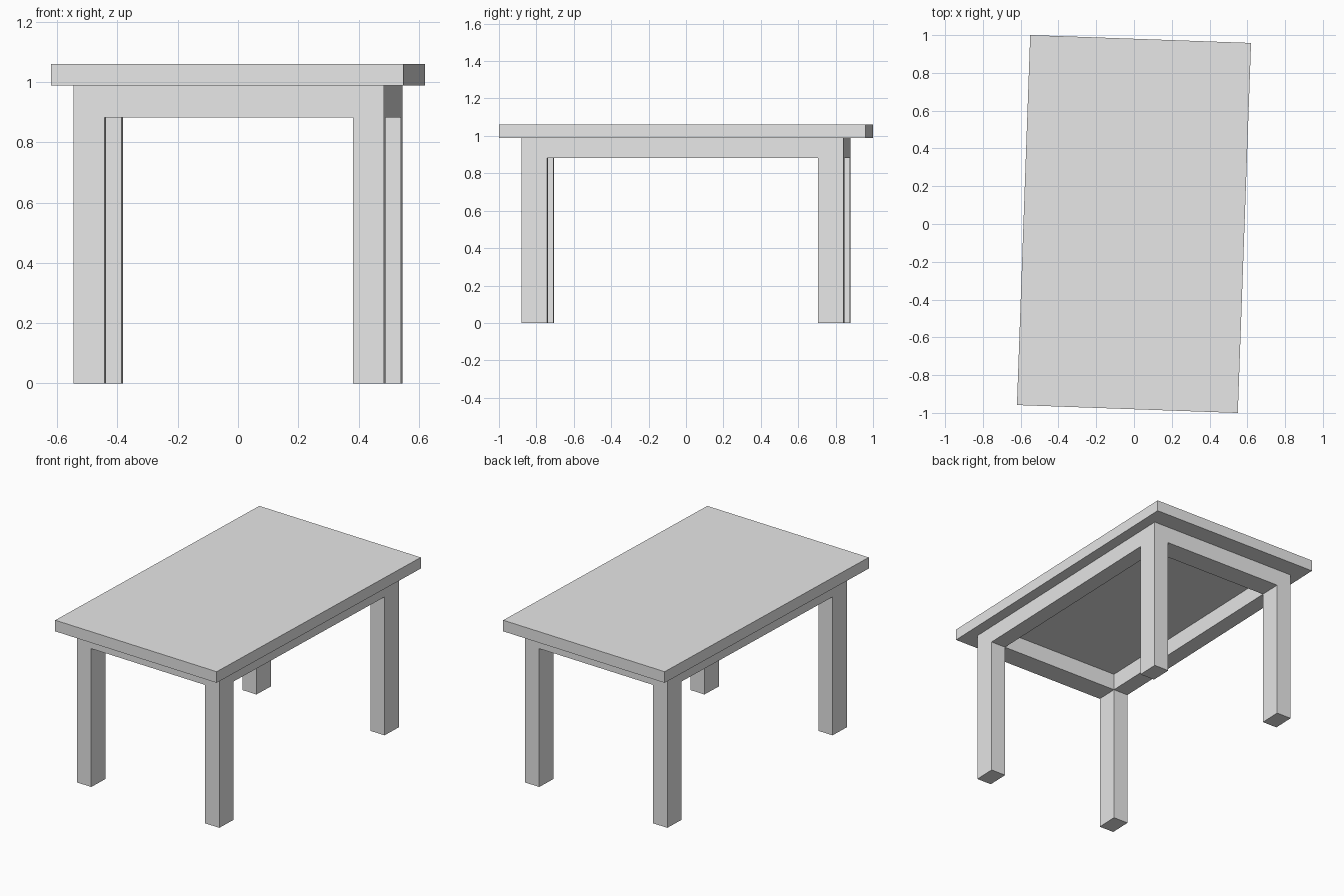
import bpy
import bmesh
import math
from mathutils import Vector

cube = bpy.data.objects.get("Cube")
if cube:
    bpy.data.objects.remove(cube, do_unlink=True)

TURN = math.radians(-2.05)          # the whole table is slightly turned
TOP_W, TOP_L = 1.17, 1.96           # tabletop size
FRAME_W, FRAME_L = 1.03, 1.724      # outer size of legs and apron
LEG_W, LEG_D = 0.102, 0.138         # leg section
APRON_Z, BOARD_Z, TOP_Z = 0.883, 0.989, 1.06

grey = bpy.data.materials.new("light_grey")
grey.use_nodes = True
grey.diffuse_color = (0.8, 0.8, 0.8, 1)
grey.node_tree.nodes["Principled BSDF"].inputs["Base Color"].default_value = (0.8, 0.8, 0.8, 1)


def finish(name, bm):
    """Turn a bmesh into a named, grey, slightly turned object."""
    bmesh.ops.recalc_face_normals(bm, faces=bm.faces)
    mesh = bpy.data.meshes.new(name)
    bm.to_mesh(mesh)
    bm.free()
    mesh.materials.append(grey)
    obj = bpy.data.objects.new(name, mesh)
    obj.rotation_euler.z = TURN
    bpy.context.collection.objects.link(obj)
    return obj


# Tabletop: one flat board
bm = bmesh.new()
bmesh.ops.create_cube(bm, size=1)
bmesh.ops.scale(bm, vec=(TOP_W, TOP_L, TOP_Z - BOARD_Z), verts=bm.verts)
bmesh.ops.translate(bm, vec=(0, 0, (TOP_Z + BOARD_Z) / 2), verts=bm.verts)
finish("tabletop", bm)

# Apron: a ring of eight cells with an open centre, pulled down
bm = bmesh.new()
xs = [-FRAME_W / 2, LEG_W - FRAME_W / 2, FRAME_W / 2 - LEG_W, FRAME_W / 2]
ys = [-FRAME_L / 2, LEG_D - FRAME_L / 2, FRAME_L / 2 - LEG_D, FRAME_L / 2]
grid = [[bm.verts.new((x, y, BOARD_Z)) for y in ys] for x in xs]
ring = []
for i in range(3):
    for j in range(3):
        if (i, j) != (1, 1):
            ring.append(bm.faces.new((grid[i][j], grid[i + 1][j],
                                      grid[i + 1][j + 1], grid[i][j + 1])))
result = bmesh.ops.extrude_face_region(bm, geom=ring, use_keep_orig=True)
lower = [g for g in result["geom"] if isinstance(g, bmesh.types.BMVert)]
bmesh.ops.translate(bm, vec=(0, 0, APRON_Z - BOARD_Z), verts=lower)

# Legs: the four corner cells continue to the floor
corners = []
for face in bm.faces:
    c = face.calc_center_median()
    if c.z < APRON_Z + 0.001 and abs(c.x) > xs[2] and abs(c.y) > ys[2]:
        corners.append(face)
feet = bmesh.ops.extrude_discrete_faces(bm, faces=corners)["faces"]
for foot in feet:
    bmesh.ops.translate(bm, vec=Vector((0, 0, -APRON_Z)), verts=foot.verts[:])
finish("legs_and_apron", bm)
